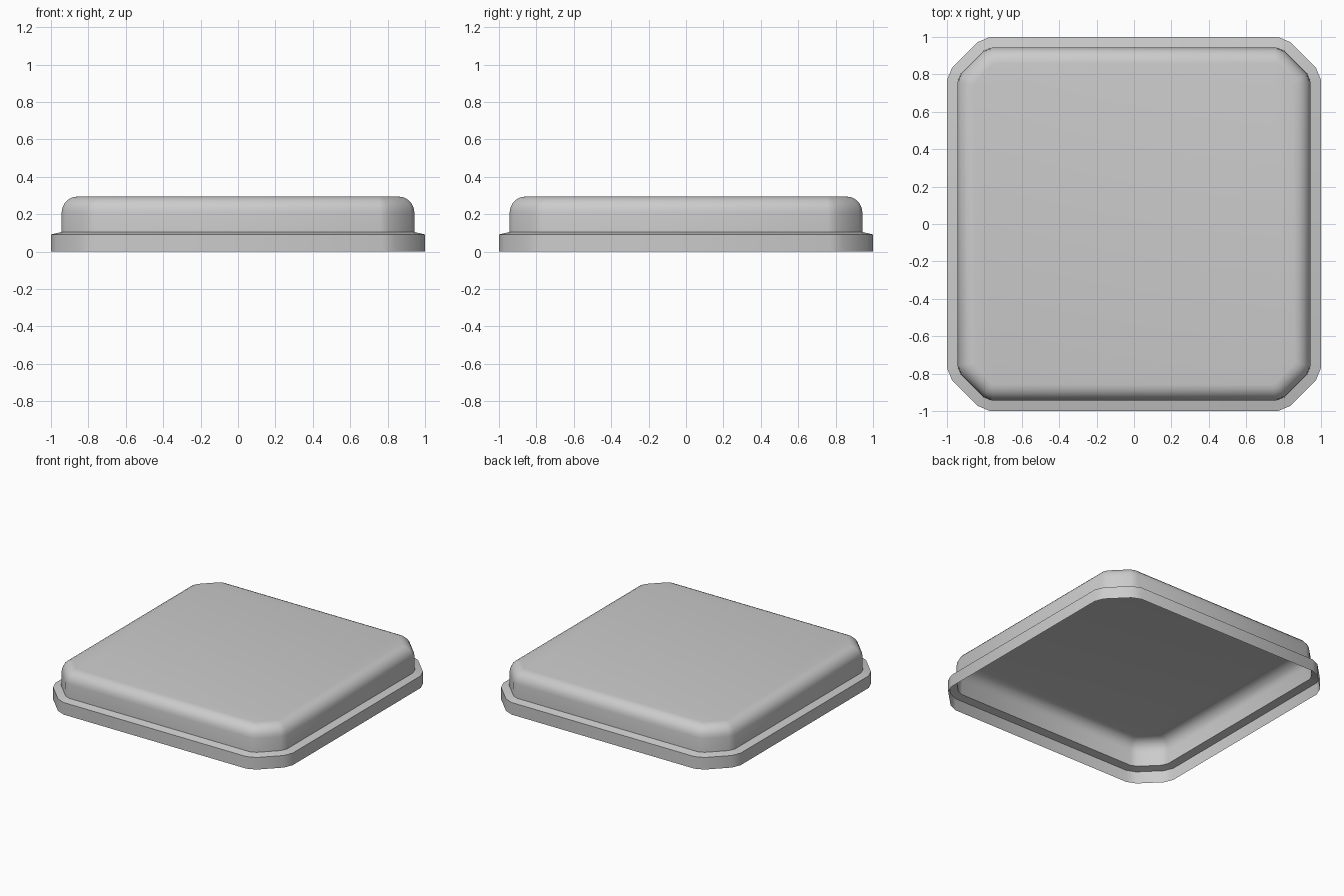
import bpy, bmesh, math
from mathutils import Vector

if "Cube" in bpy.data.objects:
    bpy.data.objects.remove(bpy.data.objects["Cube"])

# Outline of one corner (eased chamfer), repeated by rotation
corner = [Vector(p) for p in ((1, .77), (.972, .837), (.837, .972), (.77, 1))]
outline = []
for k in range(4):
    a = k * math.pi / 2
    c, s = round(math.cos(a)), round(math.sin(a))
    outline += [Vector((c * p.x - s * p.y, s * p.x + c * p.y)) for p in corner]


def inset(points, d):
    """Mitred parallel inset of a counter-clockwise outline."""
    result = []
    for i, p in enumerate(points):
        e1 = (p - points[i - 1]).normalized()
        e2 = (points[(i + 1) % len(points)] - p).normalized()
        n1, n2 = Vector((-e1.y, e1.x)), Vector((-e2.y, e2.x))
        result.append(p + (n1 + n2) * d / (1 + n1.dot(n2)))
    return result


# Section from rim to top: (inset, height)
section = [(0, 0), (0, .092), (.055, .105)]
radius, top = .085, .295
for k in range(6):
    a = k * math.pi / 10
    section.append((.057 + radius * (1 - math.cos(a)),
                    top - radius + radius * math.sin(a)))

# Open-bottomed shell
bm = bmesh.new()
rings = [[bm.verts.new((p.x, p.y, z)) for p in inset(outline, d)] for d, z in section]
n = len(outline)
for lower, upper in zip(rings, rings[1:]):
    for i in range(n):
        j = (i + 1) % n
        bm.faces.new((lower[i], lower[j], upper[j], upper[i]))
bm.faces.new(rings[-1])
mesh = bpy.data.meshes.new("lid_shell")
bm.to_mesh(mesh)
bm.free()
lid = bpy.data.objects.new("lid_shell", mesh)
bpy.context.collection.objects.link(lid)
bpy.context.view_layer.objects.active = lid
lid.select_set(True)
bpy.ops.object.shade_smooth_by_angle(angle=math.radians(35))
